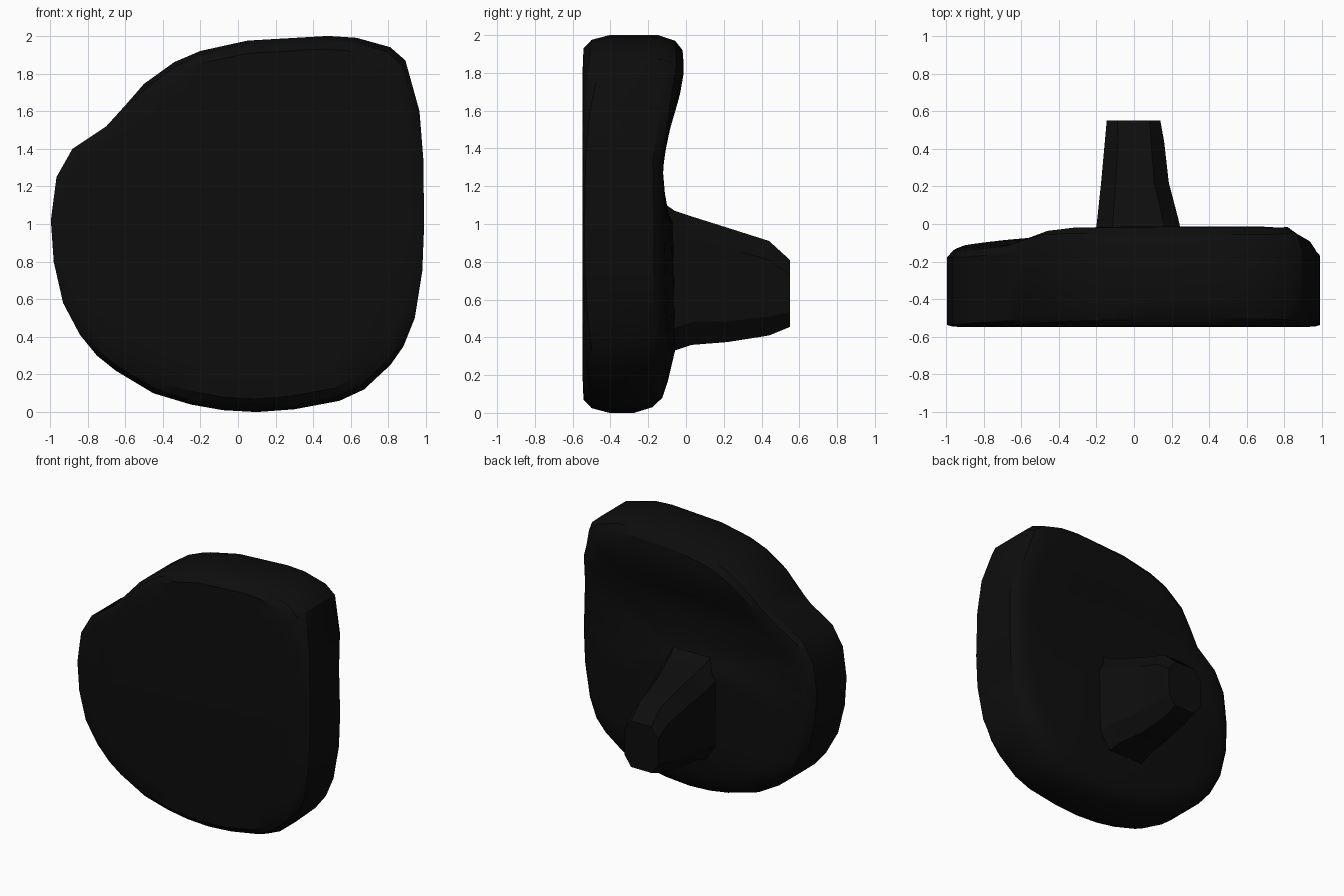
import bpy, bmesh

if "Cube" in bpy.data.objects:
    bpy.data.objects.remove(bpy.data.objects["Cube"])

black = bpy.data.materials.new("matte black")
black.diffuse_color = (0.004, 0.004, 0.004, 1)
black.use_nodes = True
black.node_tree.nodes["Principled BSDF"].inputs["Base Color"].default_value = black.diffuse_color

# Front outline of the pad (x, z), clockwise from the left edge
OUTLINE = [(-.995, 1.02), (-.965, 1.25), (-.88, 1.4), (-.7, 1.52), (-.6, 1.63),
           (-.5, 1.745), (-.34, 1.86), (-.2, 1.92), (.05, 1.975), (.48, 2),
           (.63, 1.99), (.81, 1.94), (.89, 1.87), (.965, 1.6), (.985, 1.35),
           (.99, 1), (.98, .75), (.94, .5), (.88, .35), (.81, .25), (.67, .12),
           (.54, .06), (.3, .015), (.1, 0), (-.08, .01), (-.25, .04),
           (-.45, .1), (-.65, .22), (-.75, .3), (-.84, .41), (-.93, .58), (-.98, .8)]

# Depth of the back surface by height (z, y)
BACK = [(0, -.14), (.13, -.105), (.34, -.055), (1.0, -.065), (1.13, -.12),
        (1.27, -.125), (1.46, -.11), (1.67, -.035), (1.8, -.012), (2, -.012)]


def interp(table, v):
    for (a, ya), (b, yb) in zip(table, table[1:]):
        if v <= b:
            return ya + (yb - ya) * max(0, (v - a) / (b - a))
    return table[-1][1]


def back_y(x, z):
    y = interp(BACK, z)
    if z < 1.2:                       # lower half falls away toward the sides
        y -= .06 * min(1, abs(x)) ** 2
    return y


def loft(name, rings):
    """Skin a list of rings of equal size and close both ends."""
    bm = bmesh.new()
    rows = [[bm.verts.new(p) for p in ring] for ring in rings]
    n = len(rows[0])
    for a, b in zip(rows, rows[1:]):
        for i in range(n):
            j = (i + 1) % n
            bm.faces.new((a[i], a[j], b[j], b[i]))
    bm.faces.new(rows[0])
    bm.faces.new(rows[-1][::-1])
    bmesh.ops.recalc_face_normals(bm, faces=bm.faces[:])
    me = bpy.data.meshes.new(name)
    bm.to_mesh(me)
    bm.free()
    me.materials.append(black)
    ob = bpy.data.objects.new(name, me)
    bpy.context.collection.objects.link(ob)
    bpy.ops.object.select_all(action='DESELECT')
    ob.select_set(True)
    bpy.context.view_layer.objects.active = ob
    bpy.ops.object.shade_smooth_by_angle(angle=0.55)
    return ob


def scaled(s):
    return [(x * s, 1 + (z - 1) * s) for x, z in OUTLINE]


def front_ring(s, inset):
    return [(x, -.548 + .01 * inset + inset * .12 * abs(z - 1) ** 3, z)
            for x, z in scaled(s)]


def back_ring(s, inset):
    return [(x, back_y(x, z) - inset * (.045 + .09 * abs(z - 1) ** 2), z)
            for x, z in scaled(s)]


# Pad: flat front, rounded rim, wavy back
loft("pad", [front_ring(.8, 0), front_ring(.93, .05), front_ring(.975, .4),
             front_ring(1, 1.1), back_ring(1, 1), back_ring(.97, .35),
             back_ring(.92, .05)]
     + [back_ring(s, 0) for s in (.84, .75, .66, .56, .46, .37, .28, .19, .1, .03)])


# Stem: tapering eight-sided post behind the pad
def stem_ring(y, x0, x1, z0, z1, c):
    cx = c * .7
    return [(x, y, z) for x, z in (
        (x0 + cx, z0), (x1 - cx, z0), (x1, z0 + c), (x1, z1 - c),
        (x1 - cx, z1), (x0 + cx, z1), (x0, z1 - c), (x0, z0 + c))]


loft("stem", [stem_ring(-.16, -.22, .28, .30, 1.14, .12),
              stem_ring(-.06, -.205, .255, .33, 1.07, .12),
              stem_ring(.03, -.195, .235, .36, 1.04, .12),
              stem_ring(.22, -.175, .185, .375, .98, .11),
              stem_ring(.44, -.155, .16, .41, .91, .1),
              stem_ring(.55, -.145, .14, .455, .81, .08)])
